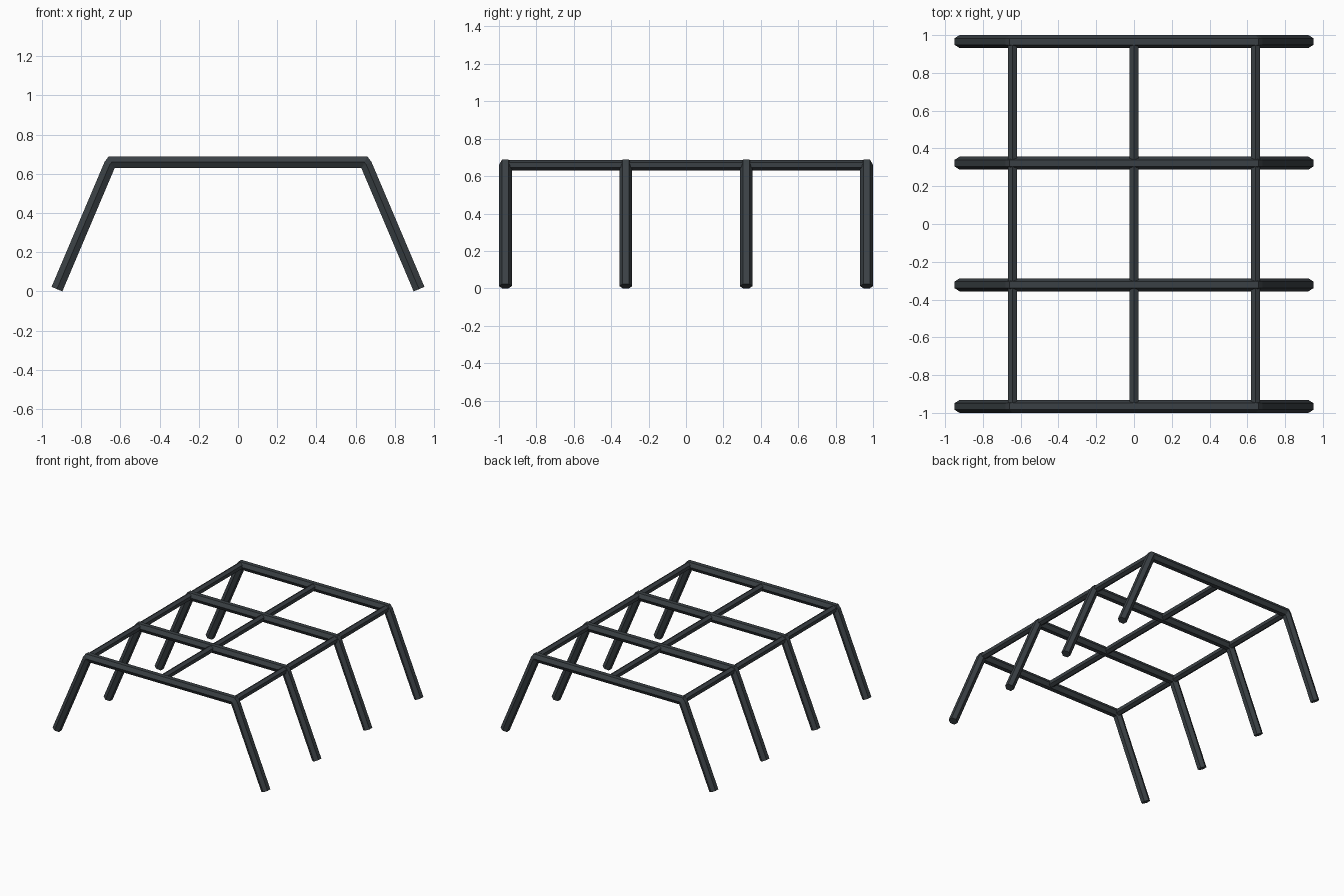
import bpy, bmesh, math
from mathutils import Vector

if "Cube" in bpy.data.objects:
    bpy.data.objects.remove(bpy.data.objects["Cube"], do_unlink=True)

SIDES = 6
HOOP_R, RAIL_R = 0.0345, 0.028
END_Y, TOP_Z, CORNER_X = 0.966, 0.659, 0.644

# Dark slate steel
steel = bpy.data.materials.new("dark slate steel")
steel.use_nodes = True
colour = (0.042, 0.051, 0.058, 1)
steel.diffuse_color = colour
steel.node_tree.nodes["Principled BSDF"].inputs["Base Color"].default_value = colour


def tube(name, points, radius, across, phase=0.0):
    """Sweep a hexagon along a planar path; 'across' is the plane's normal."""
    pts = [Vector(p) for p in points]
    across = Vector(across)
    bm = bmesh.new()
    rings = []
    for i, p in enumerate(pts):
        d_in = (p - pts[i - 1]).normalized() if i else (pts[1] - p).normalized()
        d_out = (pts[i + 1] - p).normalized() if i < len(pts) - 1 else d_in
        tangent = (d_in + d_out).normalized()
        side = tangent.cross(across) / tangent.dot(d_in)   # mitred joint
        ring = []
        for k in range(SIDES):
            a = phase + math.tau * k / SIDES
            ring.append(bm.verts.new(p + radius * (across * math.cos(a) + side * math.sin(a))))
        rings.append(ring)
    for a, b in zip(rings, rings[1:]):
        for k in range(SIDES):
            n = (k + 1) % SIDES
            bm.faces.new((a[k], a[n], b[n], b[k]))
    bm.faces.new(rings[0])
    bm.faces.new(rings[-1])
    bmesh.ops.recalc_face_normals(bm, faces=bm.faces)
    mesh = bpy.data.meshes.new(name)
    bm.to_mesh(mesh)
    bm.free()
    mesh.materials.append(steel)
    obj = bpy.data.objects.new(name, mesh)
    bpy.context.collection.objects.link(obj)
    return obj


# Four bent hoops: leg, small bevelled corner, crossbar, mirrored back down
half = [(-0.923, 0.012), (-0.654, 0.646), (-CORNER_X, TOP_Z)]
profile = half + [(-x, z) for x, z in reversed(half)]
for i in range(4):
    y = END_Y * (2 * i / 3 - 1)
    tube(f"hoop_{i + 1}", [(x, y, z) for x, z in profile], HOOP_R, (0, 1, 0))

# Three long rails running front to back, ridge upward
for name, x in (("right_rail", -CORNER_X), ("middle_rail", 0), ("left_rail", CORNER_X)):
    tube(name, [(x, -END_Y, TOP_Z), (x, END_Y, TOP_Z)], RAIL_R, (1, 0, 0), math.pi / 6)
